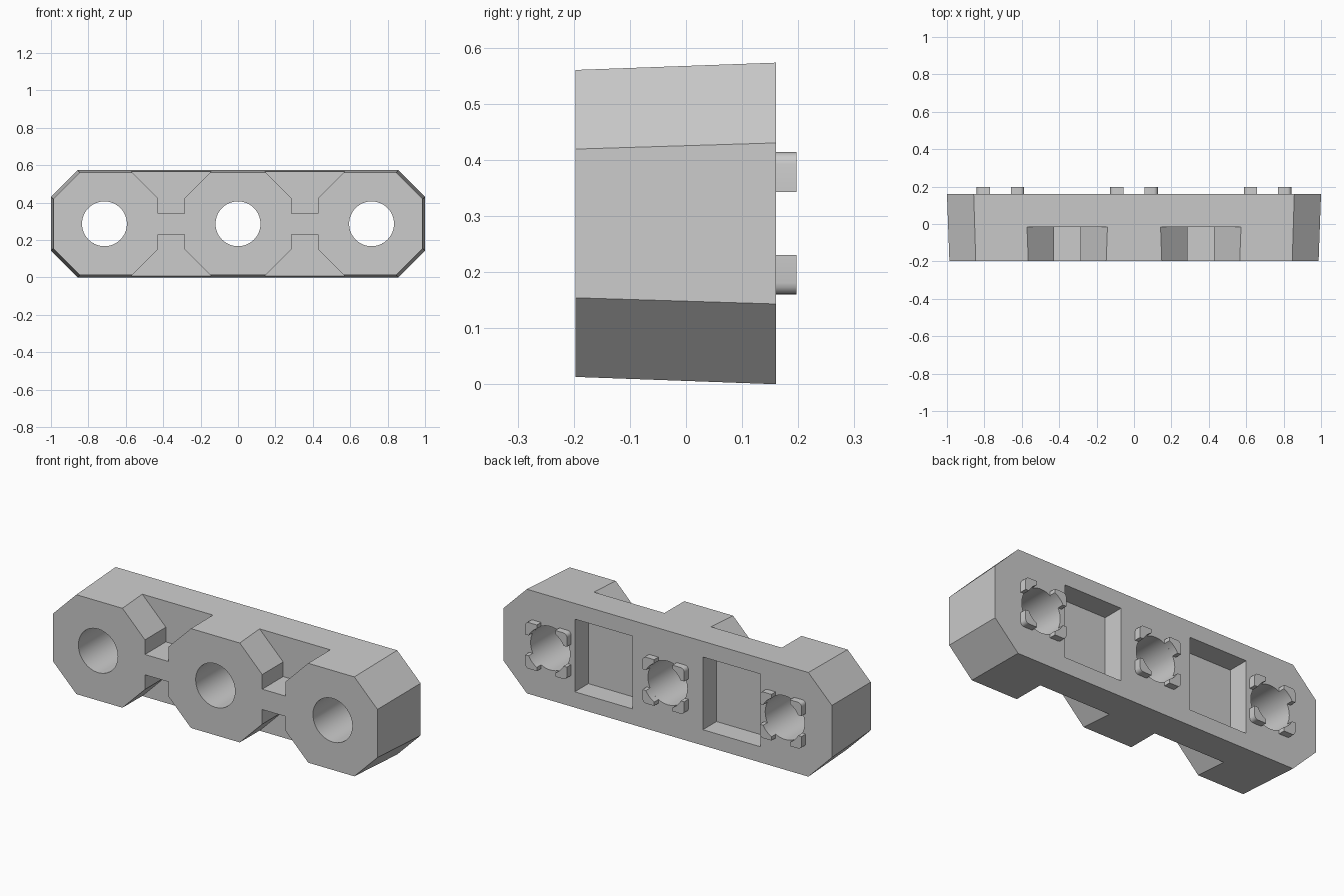
import bpy, bmesh
from math import cos, sin, pi, asin

if "Cube" in bpy.data.objects:
    bpy.data.objects.remove(bpy.data.objects["Cube"])

ZC = 0.2865            # mid height
FRONT, BACK = -0.197, 0.16
PITCH = 0.714          # hole spacing
HOLE_R = 0.12


def loft(bm, prof0, y0, prof1, y1):
    """Closed solid between two XZ profiles (z relative to mid height)."""
    a = [bm.verts.new((x, y0, z + ZC)) for x, z in prof0]
    b = [bm.verts.new((x, y1, z + ZC)) for x, z in prof1]
    n = len(a)
    bm.faces.new(a)
    bm.faces.new(b[::-1])
    for i in range(n):
        j = (i + 1) % n
        bm.faces.new((a[j], a[i], b[i], b[j]))


def prism(bm, prof, y0, y1):
    loft(bm, prof, y0, prof, y1)


def make(name, bm):
    bmesh.ops.recalc_face_normals(bm, faces=bm.faces)
    me = bpy.data.meshes.new(name)
    bm.to_mesh(me)
    bm.free()
    ob = bpy.data.objects.new(name, me)
    bpy.context.collection.objects.link(ob)
    return ob


def smooth(ob):
    bpy.ops.object.select_all(action='DESELECT')
    ob.select_set(True)
    bpy.context.view_layer.objects.active = ob
    bpy.ops.object.shade_smooth_by_angle(angle=0.5)


def outline(hx, hz, c):
    """Rectangle with chamfered corners."""
    return [(hx, hz - c), (hx - c, hz), (c - hx, hz), (-hx, hz - c),
            (-hx, c - hz), (c - hx, -hz), (hx - c, -hz), (hx, c - hz)]


# Main bar, slightly drafted towards the front
bm = bmesh.new()
loft(bm, outline(0.987, 0.2735, 0.141), FRONT, outline(1.0, ZC, 0.143), BACK)
body = make("link_body", bm)

# Cutters: through holes, front funnel notches, back pockets
bm = bmesh.new()
circle = [(HOLE_R * cos(2 * pi * i / 48), HOLE_R * sin(2 * pi * i / 48)) for i in range(48)]
for k in (-1, 0, 1):
    prism(bm, [(x + k * PITCH, z) for x, z in circle], -0.4, 0.4)
notch = [(-0.0715, 0.056), (0.0715, 0.056), (0.0715, 0.1365), (0.335, 0.40),
         (-0.335, 0.40), (-0.0715, 0.1365)]
for s in (-1, 1):
    for v in (-1, 1):
        prism(bm, [(x + s * PITCH / 2, z * v) for x, z in notch], -0.4, -0.015)
    prism(bm, [(s * 0.215, -0.2), (s * 0.565, -0.2), (s * 0.565, 0.2), (s * 0.215, 0.2)], 0.042, 0.4)
cutter = make("cutter", bm)
cutter.hide_render = True

mod = body.modifiers.new("cuts", 'BOOLEAN')
mod.object = cutter
mod.operation = 'DIFFERENCE'
mod.solver = 'EXACT'
bpy.context.view_layer.objects.active = body
bpy.ops.object.modifier_apply(modifier=mod.name)
bpy.data.objects.remove(cutter)
smooth(body)

# Corner lugs around each hole: rounded outer corner, inner edge follows the hole
IN, OUT, R = 0.056, 0.127, 0.021
lug = [(OUT, IN)]
lug += [(OUT - R + R * cos(pi / 2 * i / 4), OUT - R + R * sin(pi / 2 * i / 4)) for i in range(5)]
lug += [(IN, OUT)]
a0 = asin(IN / HOLE_R)
for i in range(9):
    a = (pi / 2 - a0) + (2 * a0 - pi / 2) * i / 8
    lug.append((HOLE_R * cos(a), HOLE_R * sin(a)))
bm = bmesh.new()
for k in (-1, 0, 1):
    for sx in (-1, 1):
        for sz in (-1, 1):
            prism(bm, [(sx * x + k * PITCH, sz * z) for x, z in lug], BACK, 0.197)
smooth(make("corner_lugs", bm))
